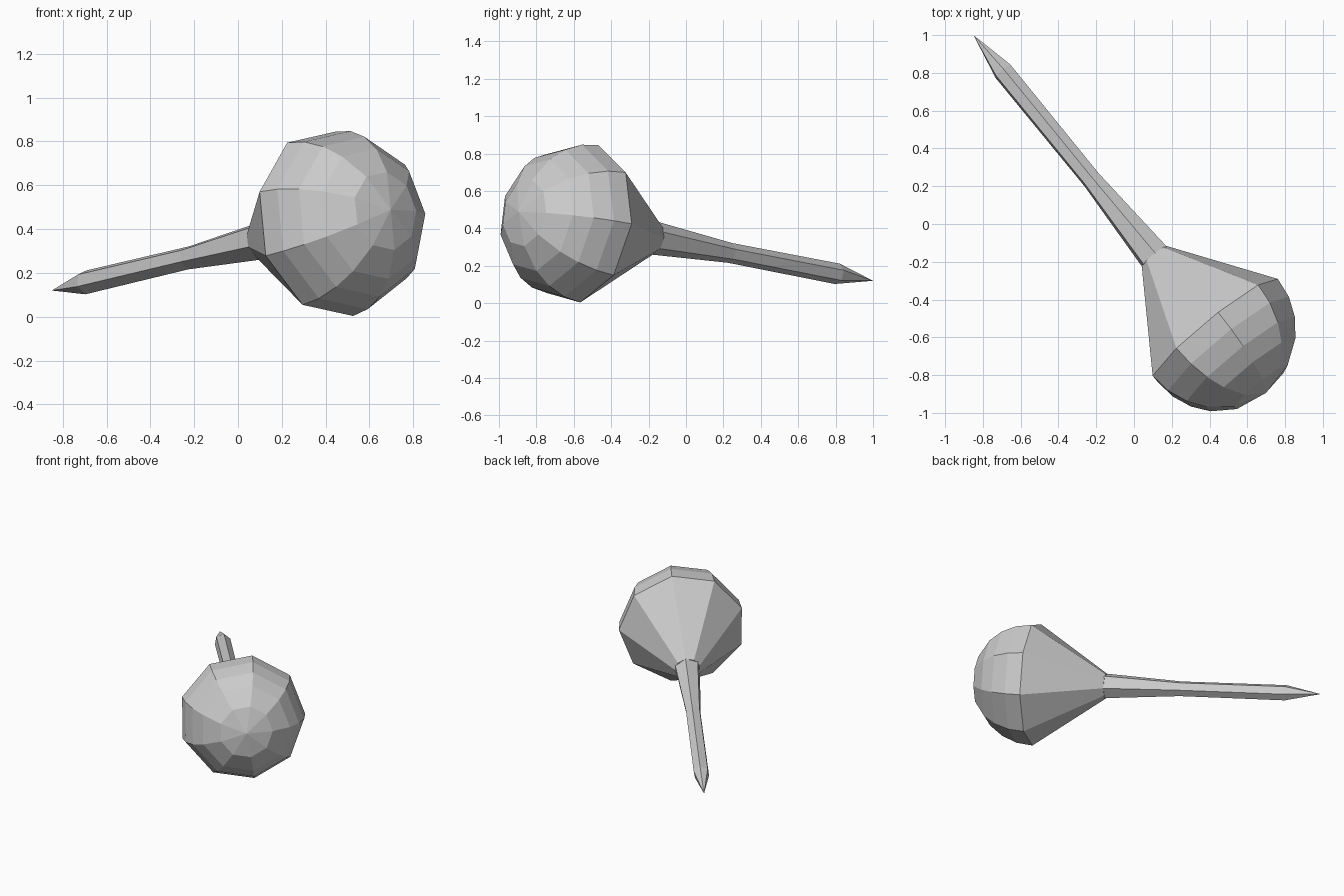
import bpy, bmesh
from math import sin, cos, radians, tau
from mathutils import Vector

if "Cube" in bpy.data.objects:
    bpy.data.objects.remove(bpy.data.objects["Cube"])

TIP = Vector((-0.85, 1.0, 0.12))
BULB = Vector((0.427, -0.564, 0.4245))
AXIS = (BULB - TIP).normalized()
SIDE = Vector((-AXIS.y, AXIS.x, 0)).normalized()
UP = SIDE.cross(AXIS).normalized()
if UP.z < 0:
    UP.negate()


def spin(name, profile, sides, phase):
    """Faceted body of revolution; profile = (distance from tip, radius)."""
    bm = bmesh.new()
    rings = []
    for s, r in profile:
        c = TIP + AXIS * s
        if r == 0:
            rings.append([bm.verts.new(c)] * sides)
            continue
        angles = [radians(phase) + tau * i / sides for i in range(sides)]
        rings.append([bm.verts.new(c + (SIDE * cos(a) + UP * sin(a)) * r)
                      for a in angles])
    for a, b in zip(rings, rings[1:]):
        for i in range(sides):
            j = (i + 1) % sides
            bm.faces.new(dict.fromkeys((a[i], a[j], b[j], b[i])))
    for ring in (rings[0], rings[-1]):
        if len(set(ring)) > 1:
            bm.faces.new(ring)
    bmesh.ops.recalc_face_normals(bm, faces=bm.faces)
    mesh = bpy.data.meshes.new(name)
    bm.to_mesh(mesh)
    bm.free()
    obj = bpy.data.objects.new(name, mesh)
    bpy.context.collection.objects.link(obj)
    return obj


# SIDE must point to +x so the facets line up
if SIDE.x < 0:
    SIDE.negate()

# six-sided pointed handle
spin("handle", [(0, 0), (0.25, 0.056), (1.0, 0.054), (1.535, 0.09)], 6, 20)

# nine-sided bulb: flared neck, then a hemispherical dome
R = 0.432
length = (BULB - TIP).length
dome = [(length + R * sin(radians(t)), R * cos(radians(t)))
        for t in (0, 15, 30, 45, 65)]
spin("bulb", [(1.53, 0.087)] + dome + [(length + R, 0)], 9, 0)
